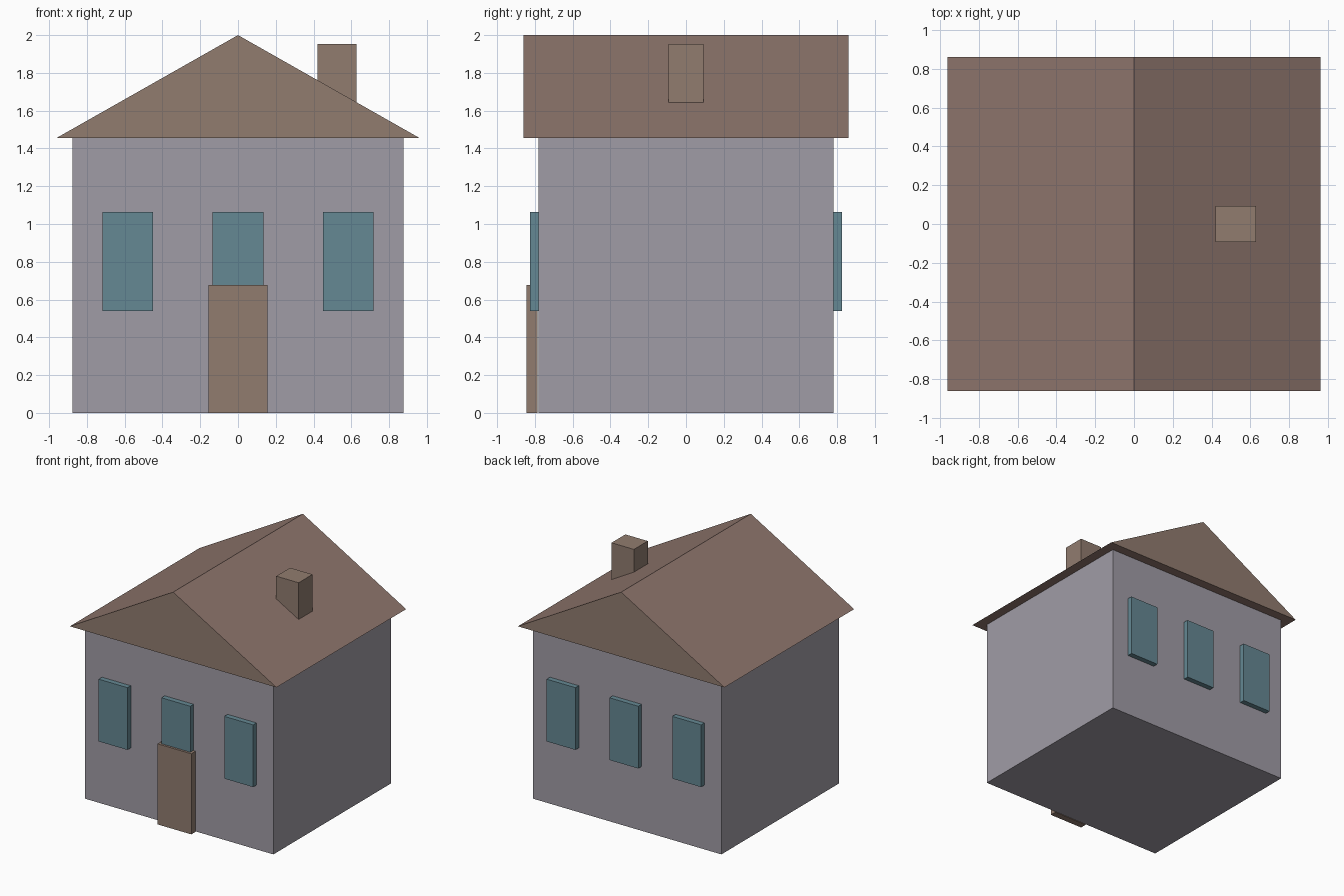
import bpy
import bmesh

default = bpy.data.objects.get("Cube")
if default:
    bpy.data.objects.remove(default, do_unlink=True)


def material(name, rgb):
    mat = bpy.data.materials.new(name)
    mat.use_nodes = True
    mat.diffuse_color = (*rgb, 1)
    mat.node_tree.nodes["Principled BSDF"].inputs["Base Color"].default_value = (*rgb, 1)
    return mat


wall_grey = material("wall grey", (0.352, 0.332, 0.381))
roof_red = material("roof red brown", (0.275, 0.182, 0.153))
wood_brown = material("wood brown", (0.283, 0.202, 0.159))
glass_blue = material("glass blue", (0.130, 0.246, 0.292))


def add_object(name, bm, *mats):
    bmesh.ops.recalc_face_normals(bm, faces=bm.faces)
    mesh = bpy.data.meshes.new(name)
    bm.to_mesh(mesh)
    bm.free()
    for mat in mats:
        mesh.materials.append(mat)
    obj = bpy.data.objects.new(name, mesh)
    bpy.context.collection.objects.link(obj)
    return obj


def box(name, x, y, z, mat):
    """Box from (low, high) ranges along each axis."""
    bm = bmesh.new()
    bmesh.ops.create_cube(bm, size=1)
    for v in bm.verts:
        v.co = [r[0] + (c + 0.5) * (r[1] - r[0]) for c, r in zip(v.co, (x, y, z))]
    return add_object(name, bm, mat)


# Main body
EAVE, WALL_Y = 1.456, 0.781
box("walls", (-0.876, 0.876), (-WALL_Y, WALL_Y), (0, EAVE), wall_grey)

# Gabled roof: triangle profile extruded from front to back
ROOF_X, ROOF_Y = 0.96, 0.861
bm = bmesh.new()
profile = [(-ROOF_X, EAVE), (ROOF_X, EAVE), (0, 2)]
gable = bm.faces.new([bm.verts.new((x, -ROOF_Y, z)) for x, z in profile])
extruded = bmesh.ops.extrude_face_region(bm, geom=[gable], use_keep_orig=True)
for item in extruded["geom"]:
    if isinstance(item, bmesh.types.BMVert):
        item.co.y = ROOF_Y
# Gable ends take the wood colour, the slopes and underside the roof colour
for face in bm.faces:
    face.normal_update()
    face.material_index = 1 if abs(face.normal.y) > 0.5 else 0
add_object("roof", bm, roof_red, wood_brown)

# Chimney standing through the slope
box("chimney", (0.42, 0.628), (-0.092, 0.092), (1.58, 1.953), wood_brown)

# Front door
box("front_door", (-0.157, 0.157), (-0.844, -0.787), (0, 0.677), wood_brown)

# Three windows on the front and three on the back
for side, sign in (("front", -1), ("back", 1)):
    depth = sorted((sign * 0.76, sign * 0.825))
    for place, x in (("right", -0.584), ("middle", 0), ("left", 0.584)):
        box(f"{side}_window_{place}", (x - 0.134, x + 0.134), depth,
            (0.54, 1.063), glass_blue)
